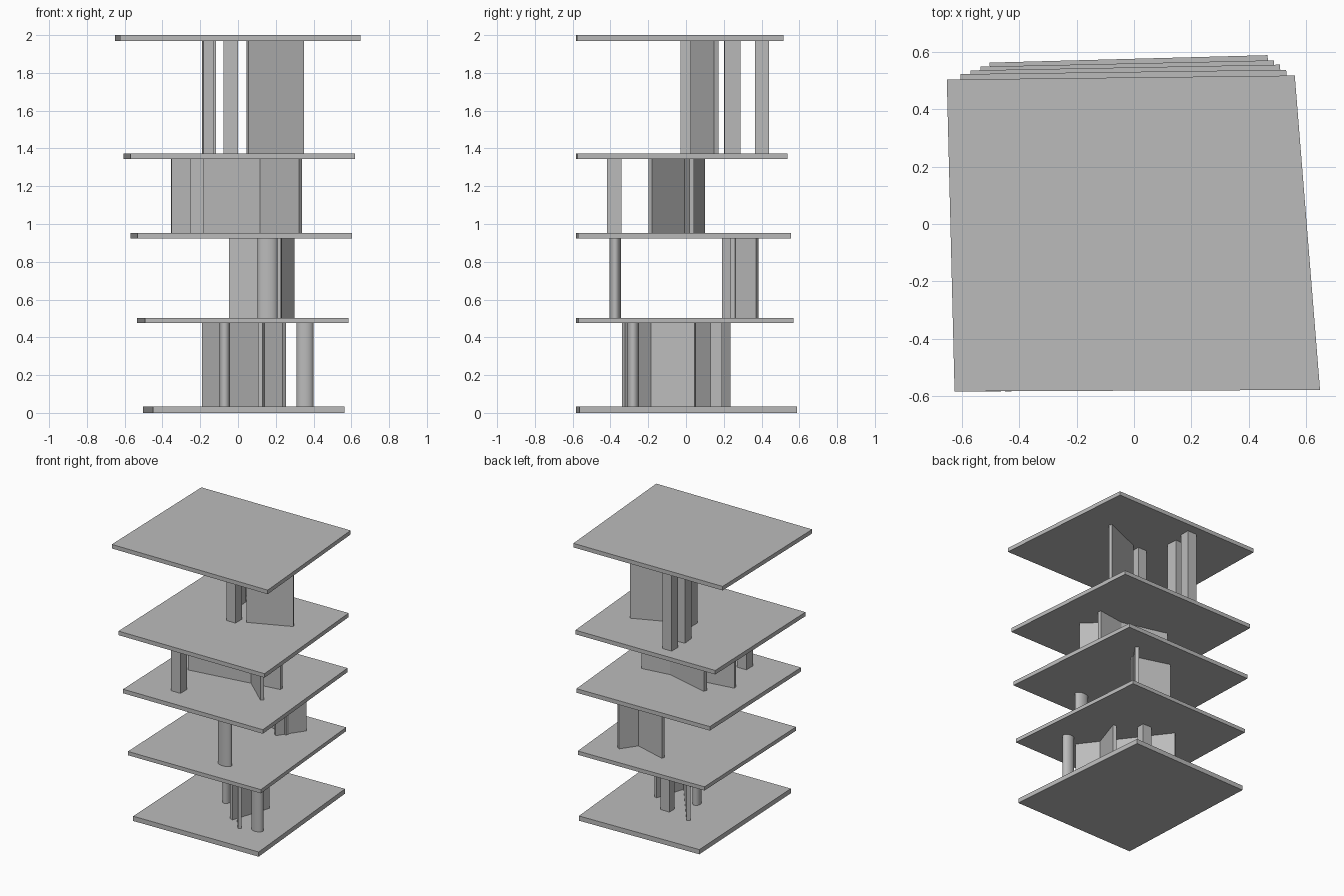
import bpy, bmesh, math
from mathutils import Vector

cube = bpy.data.objects.get("Cube")
if cube:
    bpy.data.objects.remove(cube, do_unlink=True)

grey = bpy.data.materials.new("concrete_grey")
grey.use_nodes = True
grey.diffuse_color = (0.5, 0.5, 0.5, 1)
grey.node_tree.nodes["Principled BSDF"].inputs["Base Color"].default_value = (0.5, 0.5, 0.5, 1)


def prism(name, outline, bottom, top):
    """Extrude a flat outline from bottom to top."""
    bm = bmesh.new()
    face = bm.faces.new([bm.verts.new((x, y, bottom)) for x, y in outline])
    up = bmesh.ops.extrude_face_region(bm, geom=[face])["geom"]
    verts = [v for v in up if isinstance(v, bmesh.types.BMVert)]
    bmesh.ops.translate(bm, vec=(0, 0, top - bottom), verts=verts)
    bmesh.ops.recalc_face_normals(bm, faces=bm.faces)
    mesh = bpy.data.meshes.new(name)
    bm.to_mesh(mesh)
    bm.free()
    mesh.materials.append(grey)
    obj = bpy.data.objects.new(name, mesh)
    bpy.context.collection.objects.link(obj)
    return obj


def wall(name, start, end, level, thick=0.025):
    """Thin upright blade between two plan points."""
    a, b = Vector(start), Vector(end)
    side = (b - a).orthogonal().normalized() * thick / 2
    prism(name, [a + side, b + side, b - side, a - side], *level)


def pillar(name, centre, size, level, angle=0):
    """Rectangular pillar, turned by an angle in degrees."""
    c, s = math.cos(math.radians(angle)), math.sin(math.radians(angle))
    w, d = size[0] / 2, size[1] / 2
    corners = [(-w, -d), (w, -d), (w, d), (-w, d)]
    prism(name, [(centre[0] + x * c - y * s, centre[1] + x * s + y * c) for x, y in corners], *level)


def column(name, centre, radii, level, sides=32):
    """Smooth oval column."""
    turns = [2 * math.pi * i / sides for i in range(sides)]
    obj = prism(name, [(centre[0] + radii[0] * math.cos(t), centre[1] + radii[1] * math.sin(t))
                       for t in turns], *level)
    bpy.ops.object.select_all(action="DESELECT")
    obj.select_set(True)
    bpy.context.view_layer.objects.active = obj
    bpy.ops.object.shade_smooth_by_angle(angle=math.radians(30))


# Floor slabs: front left, front right, back right, back left, then heights
slabs = [
    ("ground_slab", (-0.45, -0.583), (0.565, -0.565), (0.465, 0.588), (-0.503, 0.562), 0, 0.035),
    ("first_slab", (-0.493, -0.583), (0.585, -0.568), (0.487, 0.57), (-0.535, 0.548), 0.475, 0.503),
    ("second_slab", (-0.533, -0.583), (0.604, -0.572), (0.508, 0.555), (-0.57, 0.535), 0.923, 0.953),
    ("third_slab", (-0.57, -0.583), (0.62, -0.575), (0.53, 0.537), (-0.605, 0.522), 1.343, 1.373),
    ("roof_slab", (-0.625, -0.583), (0.648, -0.578), (0.56, 0.517), (-0.652, 0.503), 1.97, 2.0),
]
for name, *outline, bottom, top in slabs:
    prism(name, outline, bottom, top)

# Clear height of each storey
levels = [(low[-1], high[-2]) for low, high in zip(slabs, slabs[1:])]

# Ground storey
wall("ground_long_wall", (0.245, -0.33), (-0.18, 0.228), levels[0])
wall("ground_short_wall", (0.117, -0.245), (0.215, 0.05), levels[0])
pillar("ground_pillar", (0.04, 0.16), (0.075, 0.06), levels[0])
column("ground_right_column", (0.355, -0.28), (0.045, 0.031), levels[0])
column("ground_left_column", (-0.07, -0.03), (0.027, 0.035), levels[0])

# First storey
wall("first_long_wall", (-0.045, 0.33), (0.23, 0.248), levels[1])
wall("first_short_wall", (0.29, 0.378), (0.165, 0.197), levels[1])
column("first_column", (0.157, -0.375), (0.053, 0.03), levels[1])

# Second storey: blades meeting at one point
hub = (0.12, 0.0)
for name, tip in [("second_left_wall", (-0.353, -0.07)), ("second_right_wall", (0.335, 0.03)),
                  ("second_front_wall", (0.33, -0.188)), ("second_back_wall", (-0.22, 0.088))]:
    wall(name, hub, tip, levels[2])
pillar("second_pillar", (-0.217, -0.38), (0.075, 0.075), levels[2])

# Third storey
wall("third_wall", (0.05, 0.035), (0.345, 0.16), levels[3])
pillar("third_front_pillar", (-0.038, 0.008), (0.075, 0.075), levels[3])
pillar("third_middle_pillar", (-0.16, 0.245), (0.055, 0.085), levels[3], 5)
pillar("third_back_pillar", (-0.153, 0.402), (0.075, 0.075), levels[3])
